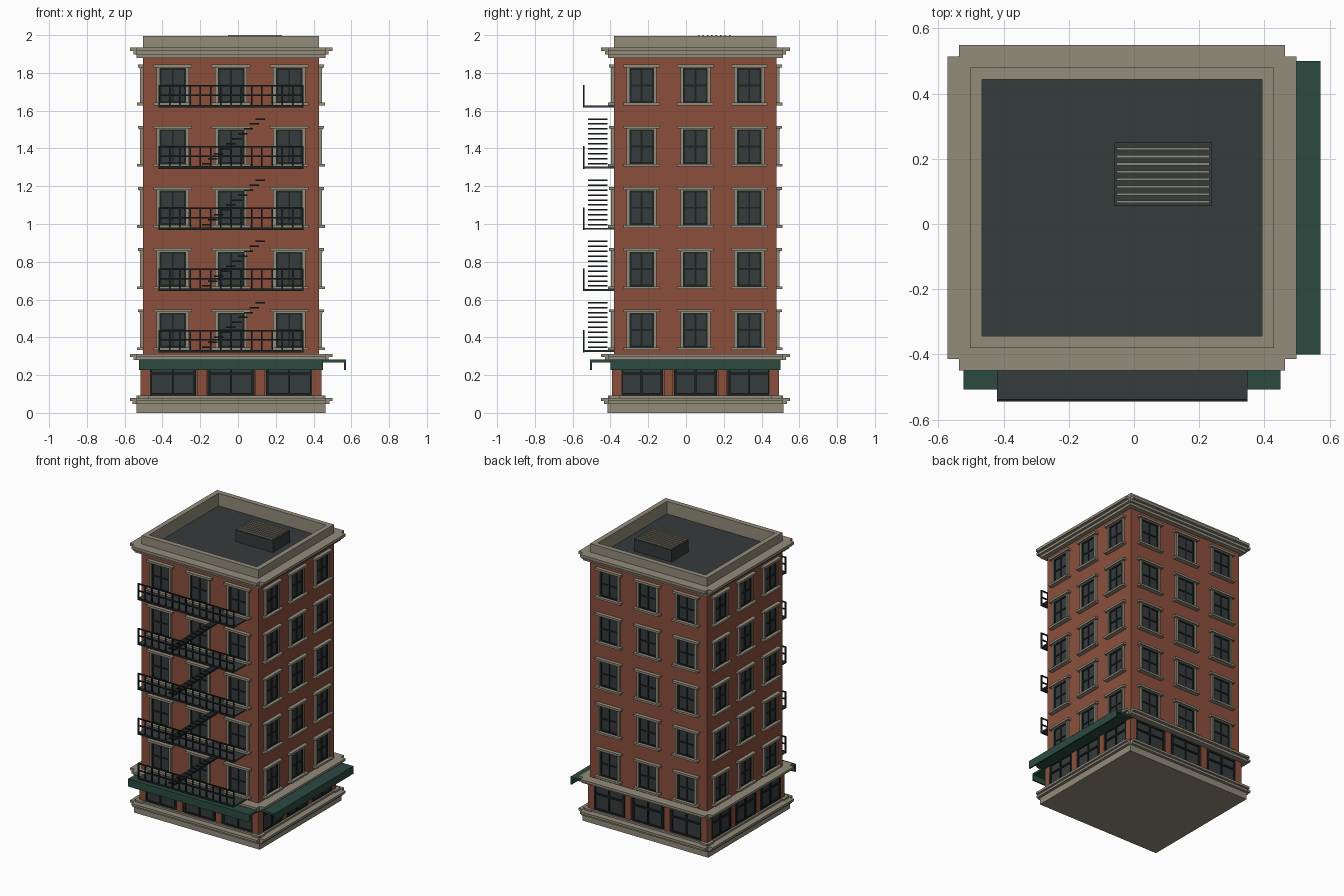
import bpy, bmesh
from mathutils import Vector

if "Cube" in bpy.data.objects:
    bpy.data.objects.remove(bpy.data.objects["Cube"])

CX, CY = -0.037, 0.05          # building centre
HX, HY = 0.466, 0.43           # half width and half depth of the brick shaft
FLOOR0, FLOOR_H, FLOORS = 0.312, 0.324, 5


def material(name, rgb):
    m = bpy.data.materials.new(name)
    m.diffuse_color = (*rgb, 1)
    m.use_nodes = True
    m.node_tree.nodes["Principled BSDF"].inputs["Base Color"].default_value = m.diffuse_color
    return m


BRICK = material("red brick", (0.26, 0.078, 0.046))
STONE = material("beige stone", (0.29, 0.262, 0.198))
DARK = material("dark slate", (0.036, 0.043, 0.045))
BLACK = material("black iron", (0.012, 0.016, 0.017))
GREEN = material("green awning", (0.024, 0.070, 0.053))

parts = {}


def box(part, mat, lo, hi):
    """Add an axis-aligned box to a named part."""
    bm = parts.setdefault((part, mat.name), bmesh.new())
    lo, hi = Vector(lo), Vector(hi)
    vs = bmesh.ops.create_cube(bm, size=1)["verts"]
    for v in vs:
        v.co = Vector([(lo[i] + hi[i]) / 2 + v.co[i] * abs(hi[i] - lo[i]) for i in range(3)])


# Each wall: outward normal, tangent, half length, distance from centre
SIDES = {
    "front": ((0, -1), (1, 0), HX, HY),
    "right": ((1, 0), (0, 1), HY, HX),
    "back": ((0, 1), (-1, 0), HX, HY),
    "left": ((-1, 0), (0, -1), HY, HX),
}


def wall_box(side, part, mat, u0, u1, o0, o1, z0, z1):
    """Box in wall coordinates: u along the wall, o outward from its face."""
    n, t, _, d = SIDES[side]
    pts = [(CX + t[0] * u + n[0] * (d + o), CY + t[1] * u + n[1] * (d + o))
           for u, o in ((u0, o0), (u1, o1))]
    box(part, mat, (pts[0][0], pts[0][1], z0), (pts[1][0], pts[1][1], z1))


def window(side, u, z, w):
    h = w / 2
    z0, z1 = z + 0.034, z + 0.218
    wall_box(side, "window_glass", DARK, u - h, u + h, -0.01, 0.004, z0, z1)
    # black sash and cross bars
    for a in (-h, -0.005, h - 0.01):
        wall_box(side, "window_sash", BLACK, u + a, u + a + 0.01, 0, 0.009, z0, z1)
    for b in (z0, (z0 + z1) / 2 - 0.005, z1 - 0.01):
        wall_box(side, "window_sash", BLACK, u - h, u + h, 0, 0.009, b, b + 0.01)
    # stone surround
    for a in (-h - 0.015, h):
        wall_box(side, "window_jambs", STONE, u + a, u + a + 0.015, -0.01, 0.016, z0, z1)
    wall_box(side, "window_lintels", STONE, u - h - 0.015, u + h + 0.015, -0.01, 0.018, z1 - 0.004, z1 + 0.006)
    wall_box(side, "window_lintels", STONE, u - h - 0.032, u + h + 0.032, -0.01, 0.027, z1 + 0.003, z1 + 0.018)
    wall_box(side, "window_sills", STONE, u - h - 0.032, u + h + 0.032, -0.01, 0.032, z0 - 0.014, z0)


def storefront(side, u, w):
    h, z0, z1 = w / 2, 0.092, 0.28
    wall_box(side, "shop_glass", DARK, u - h, u + h, -0.01, 0.004, z0, z1)
    for a in (-h, -0.005, h - 0.014):
        wall_box(side, "shop_frame", BLACK, u + a, u + a + (0.01 if a == -0.005 else 0.014), 0, 0.012, z0, z1)
    for b in (z0, 0.203, z1 - 0.014):
        wall_box(side, "shop_frame", BLACK, u - h, u + h, 0, 0.012, b, b + 0.012)


# Brick shaft, plinth and roof
box("brick_shaft", BRICK, (CX - HX, CY - HY, 0.05), (CX + HX, CY + HY, 1.89))
box("plinth", STONE, (CX - HX - 0.035, CY - HY - 0.035, 0), (CX + HX + 0.035, CY + HY + 0.035, 0.05))
box("roof_deck", DARK, (CX - HX + 0.02, CY - HY + 0.02, 1.88), (CX + HX - 0.02, CY + HY - 0.02, 1.905))

for side, (n, t, half, d) in SIDES.items():
    bay = half * 2 * 0.331
    # stepped stone bands: base, belt course and cornice
    for part, z0, z1, out in (
            ("base_band", 0.048, 0.064, 0.055), ("base_band", 0.064, 0.08, 0.07),
            ("base_band", 0.08, 0.093, 0.025),
            ("belt_course", 0.28, 0.297, 0.05), ("belt_course", 0.297, 0.313, 0.07),
            ("cornice", 1.88, 1.898, 0.032), ("cornice", 1.898, 1.916, 0.05),
            ("cornice", 1.916, 1.935, 0.07)):
        wall_box(side, part, STONE, -half - 0.034, half + 0.034, -0.03, out, z0, z1)
    # parapet wall
    e = half if side in ("front", "back") else half - 0.036
    wall_box(side, "parapet", STONE, -e, e, -0.036, 0, 1.885, 1.996)
    # brick piers beside the shop windows
    for k in (-1.5, -0.5, 0.5, 1.5):
        u = max(-half + 0.014, min(half - 0.014, k * bay))
        wall_box(side, "shop_piers", BRICK, u - 0.024, u + 0.024, -0.02, 0.012, 0.09, 0.282)
    for k in (-1, 0, 1):
        storefront(side, k * bay, bay * 0.8)
        for f in range(FLOORS):
            window(side, k * bay, FLOOR0 + f * FLOOR_H, bay * 0.455)

# Flat awnings with a hanging lip
for side, reach in (("front", 0.128), ("right", 0.143)):
    e = SIDES[side][2] + 0.02
    wall_box(side, "awning_" + side, GREEN, -e, e, 0, reach, 0.268, 0.283)
    wall_box(side, "awning_" + side, GREEN, -e, e, reach - 0.01, reach, 0.228, 0.27)

# Fire escape: balcony, front railing and open treads
X0, X1, Y_WALL, Y_OUT = -0.42, 0.348, CY - HY, -0.545
POSTS = 15
for f in range(FLOORS):
    z = FLOOR0 + 0.02 + f * FLOOR_H
    box("escape_platform", DARK, (X0, Y_OUT + 0.004, z - 0.01), (X1, Y_WALL, z))
    box("escape_rails", BLACK, (X0, Y_OUT, z - 0.012), (X1, Y_OUT + 0.008, z + 0.002))
    for rz in (0.05, 0.1):
        box("escape_rails", BLACK, (X0, Y_OUT, z + rz), (X1, Y_OUT + 0.008, z + rz + 0.008))
    for i in range(POSTS):
        x = X0 + (X1 - X0 - 0.008) * i / (POSTS - 1)
        box("escape_posts", BLACK, (x, Y_OUT, z), (x + 0.008, Y_OUT + 0.008, z + 0.105))
    if f < FLOORS - 1:
        for i in range(10):
            x, tz = -0.165 + 0.0315 * i, z + 0.012 + 0.0262 * i
            box("escape_treads", BLACK, (x - 0.025, -0.52, tz), (x + 0.025, -0.415, tz + 0.008))

# Rooftop vent unit with slats
box("roof_vent", DARK, (-0.06, 0.055, 1.9), (0.24, 0.25, 1.99))
for i in range(8):
    y = 0.068 + 0.0232 * i
    box("vent_slats", STONE, (-0.053, y - 0.004, 1.988), (0.232, y + 0.004, 2.0))

# Turn the collected geometry into objects
for (part, mat), bm in parts.items():
    me = bpy.data.meshes.new(part)
    bm.to_mesh(me)
    bm.free()
    me.materials.append(bpy.data.materials[mat])
    bpy.context.collection.objects.link(bpy.data.objects.new(part, me))
